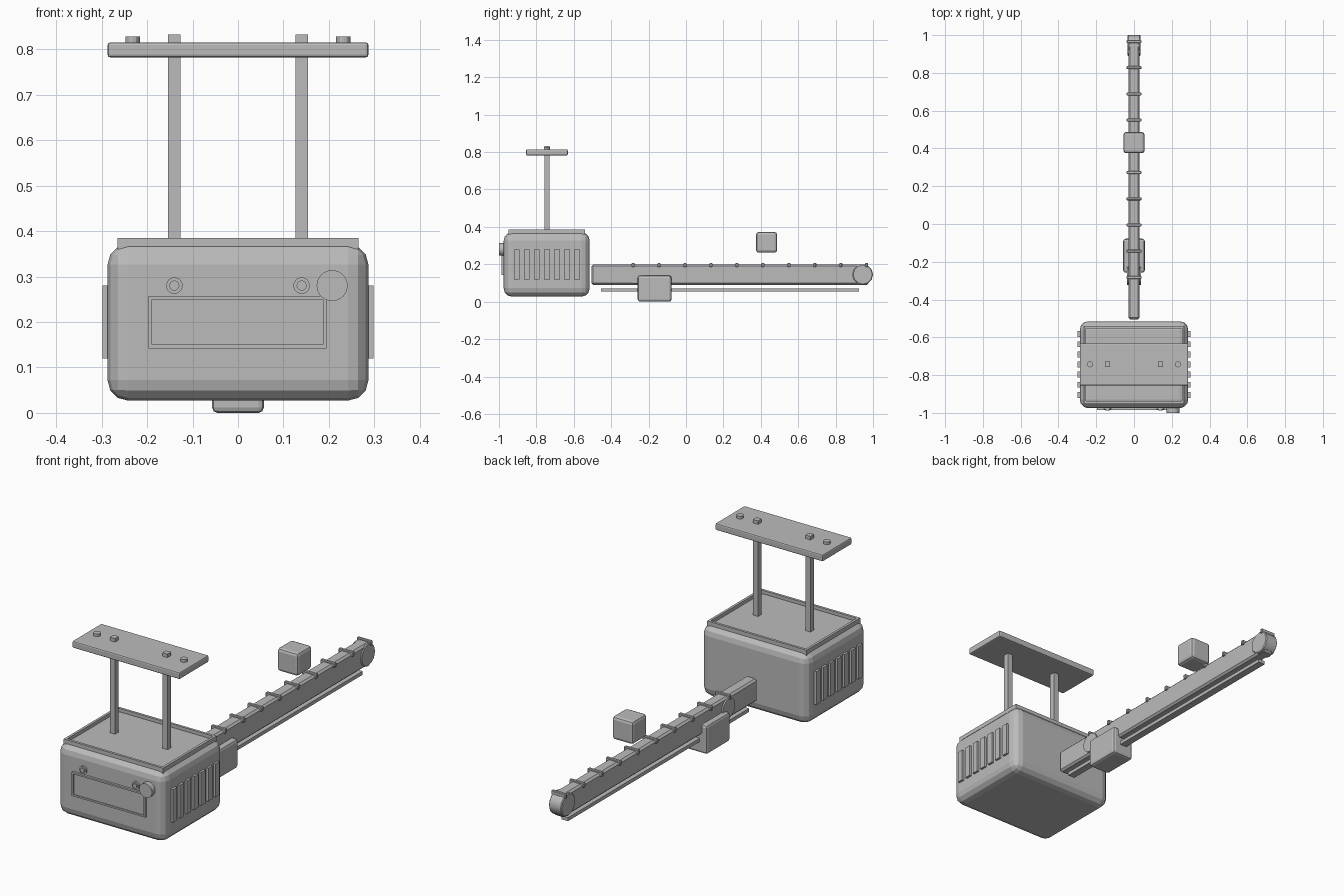
import bpy
import math

cube = bpy.data.objects.get("Cube")
if cube:
    bpy.data.objects.remove(cube, do_unlink=True)

grey = bpy.data.materials.new("plain_grey")
grey.use_nodes = True
colour = (0.5, 0.5, 0.5, 1)
grey.diffuse_color = colour
grey.node_tree.nodes["Principled BSDF"].inputs["Base Color"].default_value = colour


def finish(name, bevel, segments):
    ob = bpy.context.object
    ob.name = name
    ob.data.materials.append(grey)
    bpy.ops.object.transform_apply(location=False, rotation=True, scale=True)
    if bevel:
        mod = ob.modifiers.new("soft_edges", 'BEVEL')
        mod.width = bevel
        mod.segments = segments
        mod.limit_method = 'ANGLE'
    return ob


def box(name, xs, ys, zs, bevel=0, segments=2):
    """Box spanning the given (low, high) ranges."""
    spans = (xs, ys, zs)
    bpy.ops.mesh.primitive_cube_add(size=1, location=[(a + b) / 2 for a, b in spans])
    bpy.context.object.scale = [b - a for a, b in spans]
    return finish(name, bevel, segments)


def rod(name, centre, radius, length, axis='Z', sides=24, bevel=0):
    turn = {'X': (0, math.pi / 2, 0), 'Y': (math.pi / 2, 0, 0), 'Z': (0, 0, 0)}[axis]
    bpy.ops.mesh.primitive_cylinder_add(vertices=sides, radius=radius, depth=length,
                                        location=centre, rotation=turn)
    ob = finish(name, bevel, 1)
    bpy.ops.object.shade_smooth_by_angle(angle=math.radians(30))
    return ob


def frame(name, outer_a, outer_b, width, place):
    """Four bars around a rectangle; place turns two ranges into a box."""
    (a0, a1), (b0, b1) = outer_a, outer_b
    inner = (b0 + width, b1 - width)
    for label, a, b in (("low", outer_a, (b0, b0 + width)),
                        ("high", outer_a, (b1 - width, b1)),
                        ("right", (a0, a0 + width), inner),
                        ("left", (a1 - width, a1), inner)):
        xs, ys, zs = place(a, b)
        box(name + "_" + label, xs, ys, zs)


# Housing and the raised rim on its top
box("housing", (-.287, .287), (-.975, -.515), (.027, .371), .045, 3)
frame("top_rim", (-.265, .265), (-.95, -.54), .012, lambda a, b: (a, b, (.36, .385)))

# Front panel with its frame
box("front_panel", (-.19, .188), (-.981, -.96), (.149, .249))
frame("panel_frame", (-.197, .195), (.142, .257), .008,
      lambda a, b: (a, (-.986, -.96), b))

# Dial and two round fasteners on the front
rod("front_dial", (.207, -.98, .28), .034, .04, 'Y', 32)
for side, label in ((-1, "right"), (1, "left")):
    rod("fastener_" + label, (side * .14, -.975, .28), .018, .016, 'Y')
    rod("fastener_core_" + label, (side * .14, -.976, .28), .011, .024, 'Y')

    # Side vents
    for i in range(7):
        y = -.905 + i * .0537
        xs = sorted((side * .28, side * .298))
        box(f"vent_{label}_{i + 1}", xs, (y - .0155, y + .0155), (.12, .28))

    # Posts and the round caps on the canopy
    x = side * .14
    box("post_" + label, (x - .014, x + .014), (-.757, -.729), (.36, .832))
    rod("canopy_cap_" + label, (side * .232, -.743, .818), .016, .02, sides=12)

# Canopy plate
box("canopy", (-.287, .287), (-.855, -.632), (.782, .815), .006)

# Long rail with cleats, rollers and the strip underneath
box("rail", (-.03, .03), (-.505, .975), (.09, .2), .009, 1)
rod("end_roller", (0, .945, .145), .055, .068, 'X', 12, .004)
rod("drive_roller", (0, -.275, .145), .047, .074, 'X')
for i in range(10):
    y = -.283 + i * .1388
    box(f"cleat_{i + 1}", (-.039, .039), (y - .008, y + .008), (.185, .207), .003, 1)
box("lower_strip", (-.018, .018), (-.455, .925), (.054, .071))

# Drive unit and the block above the rail
box("drive_unit", (-.057, .057), (-.258, -.078), (.002, .142), .012)
box("floating_block", (-.056, .056), (.375, .487), (.262, .373), .014)

# Stand the lowest part on the ground
bpy.data.objects["drive_unit"].location.z -= .002
